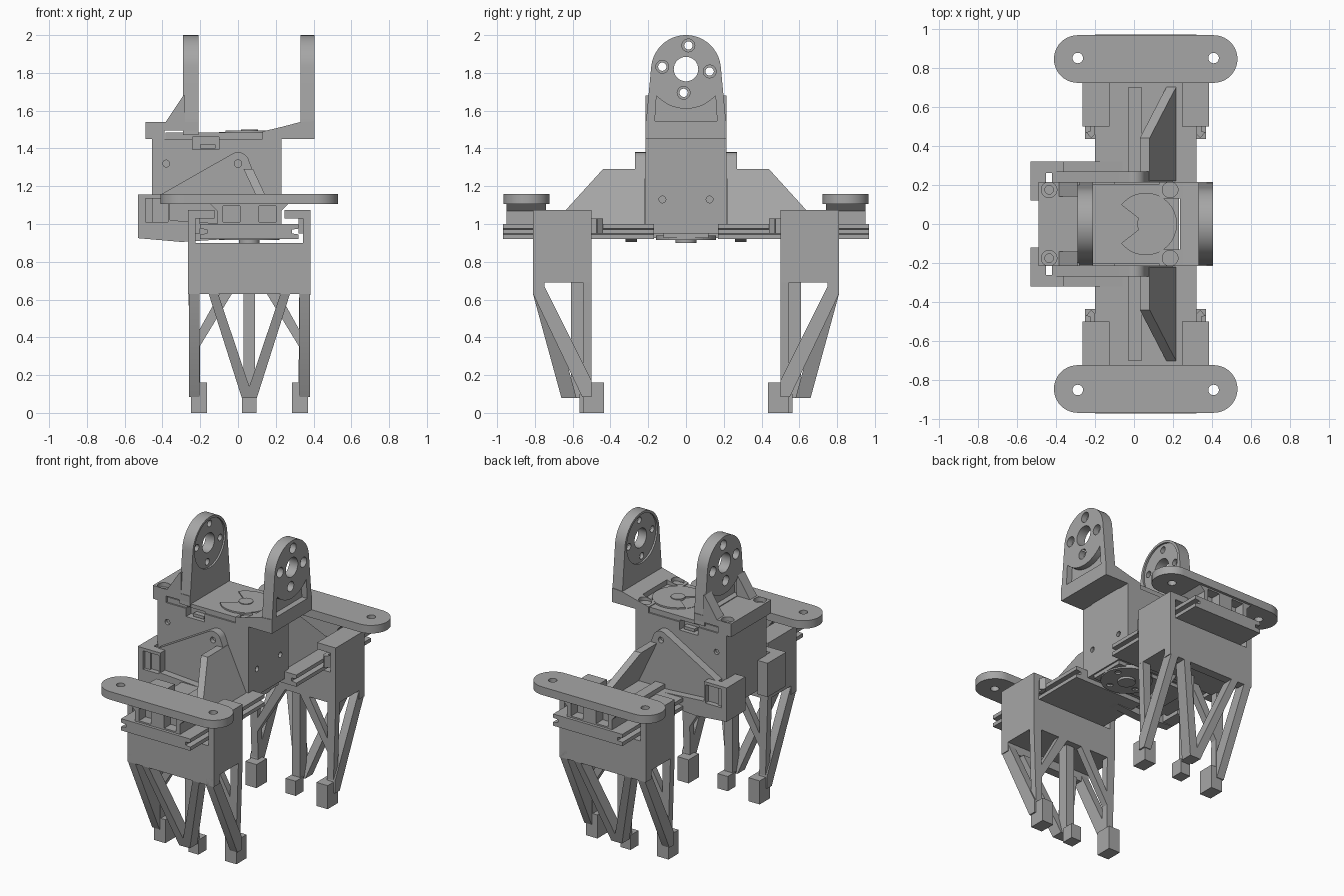
import bpy, bmesh
from math import sin, cos, pi, radians

if "Cube" in bpy.data.objects:
    bpy.data.objects.remove(bpy.data.objects["Cube"], do_unlink=True)

gray = bpy.data.materials.new("plain gray")
gray.use_nodes = True
gray.diffuse_color = (0.38, 0.38, 0.38, 1)
gray.node_tree.nodes["Principled BSDF"].inputs["Base Color"].default_value = gray.diffuse_color
MID = 0.06  # centre plane of the grippers in x


def flip(x):
    return 2 * MID - x


def arc(cx, cy, r, a, b, n=20):
    return [(cx + r * cos(radians(a + (b - a) * i / n)),
             cy + r * sin(radians(a + (b - a) * i / n))) for i in range(n + 1)]


def prism(name, pts, axis, lo, hi, mirror=False, shear=None):
    """Extrude a 2D outline along an axis; outline uses the other two axes in order."""
    def place(p, d):
        v = list(p)
        v.insert("xyz".index(axis), d)
        return shear(*v) if shear else v
    bm = bmesh.new()
    a = [bm.verts.new(place(p, lo)) for p in pts]
    b = [bm.verts.new(place(p, hi)) for p in pts]
    bm.faces.new(a)
    bm.faces.new(b)
    for i in range(len(pts)):
        j = (i + 1) % len(pts)
        bm.faces.new((a[i], a[j], b[j], b[i]))
    bmesh.ops.recalc_face_normals(bm, faces=bm.faces)
    mesh = bpy.data.meshes.new(name)
    bm.to_mesh(mesh)
    bm.free()
    mesh.materials.append(gray)
    ob = bpy.data.objects.new(name, mesh)
    bpy.context.collection.objects.link(ob)
    if mirror:
        m = ob.modifiers.new("other_side", 'MIRROR')
        m.use_axis = (False, True, False)
    return ob


def box(name, x0, x1, y0, y1, z0, z1, mirror=False):
    return prism(name, [(x0, y0), (x1, y0), (x1, y1), (x0, y1)], "z", z0, z1, mirror)


def disc(name, u, v, r, axis, lo, hi, mirror=False, n=32):
    return prism(name, arc(u, v, r, 0, 360, n)[:-1], axis, lo, hi, mirror)


def cut(ob, *cutters):
    for c in cutters:
        m = ob.modifiers.new("cut", 'BOOLEAN')
        m.operation, m.solver, m.object = 'DIFFERENCE', 'EXACT', c
        bpy.context.view_layer.objects.active = ob
        while ob.modifiers.find(m.name) > 0:
            ob.modifiers.move(ob.modifiers.find(m.name), 0)
        bpy.ops.object.modifier_apply(modifier=m.name)
        bpy.data.objects.remove(c, do_unlink=True)


def screw_hole(ob, x, y, z):
    cut(ob, disc("c", x, y, 0.04, "z", z - 0.03, z + 0.1),
        disc("c", x, y, 0.022, "z", z - 0.06, z))


# Servo body, cap and horns
body = box("servo_body", -0.455, 0.23, -0.215, 0.215, 0.95, 1.45)
for s in (-1, 1):
    cut(body, disc("c", -0.38, 1.32, 0.018, "y", s * 0.215 - 0.02, s * 0.215 + 0.02),
        disc("c", s * 0.125, 1.13, 0.018, "x", 0.21, 0.25))
cap = box("servo_cap", -0.385, 0.23, -0.205, 0.205, 1.44, 1.485)
for ob in (body, cap):
    for y0, y1 in ((-0.3, -0.16), (0.16, 0.3)):
        cut(ob, box("c", -0.24, -0.1, y0, y1, 1.395, 1.46))
box("connector", -0.2, -0.12, -0.195, 0.195, 1.40, 1.42)
horn = disc("top_horn", MID, 0, 0.16, "z", 1.48, 1.495)
cut(horn, prism("c", [(MID, 0), (-0.08, -0.11), (-0.11, 0), (-0.08, 0.11)], "z", 1.487, 1.6))
disc("top_hub", MID, 0, 0.045, "z", 1.48, 1.5)
box("servo_bottom", -0.33, 0.22, -0.12, 0.12, 0.925, 0.96)
lower = disc("bottom_horn", MID, 0, 0.16, "z", 0.915, 0.94)
for k in range(4):
    a = k * pi / 2 + 0.4
    cut(lower, disc("c", MID + 0.115 * cos(a), 0.115 * sin(a), 0.02, "z", 0.9, 0.93, n=16))
disc("bottom_hub", MID, 0, 0.055, "z", 0.9, 0.94)

# Upright mounting brackets
outline = [(-0.215, 1.47), (0.215, 1.47), (0.21, 1.56)] + arc(0, 1.815, 0.185, 4, 176, 32) + [(-0.21, 1.56)]


def upright(name, x0, x1, out, inner):
    ob = prism(name, outline, "x", x0, x1)
    cut(ob, disc("c", 0, 1.82, 0.065, "x", x0 - 0.1, x1 + 0.1))
    for k in range(4):
        a = k * pi / 2 - 0.1
        u, v = 0.126 * cos(a), 1.82 + 0.126 * sin(a)
        cut(ob, disc("c", u, v, 0.022, "x", x0 - 0.1, x1 + 0.1, n=20),
            disc("c", u, v, 0.034, "x", *out, n=20))
    pocket = [(-0.165, 1.545), (0.165, 1.545)] + arc(0, 1.82, 0.21, -42, -138, 16)
    cut(ob, disc("c", 0, 1.82, 0.165, "x", *inner), prism("c", pocket, "x", *out))


upright("tall_bracket_left", 0.33, 0.405, (0.365, 0.5), (0.2, 0.342))
upright("tall_bracket_right", -0.29, -0.21, (-0.4, -0.25), (-0.222, -0.1))
prism("left_foot", [(0.235, 1.45), (0.405, 1.45), (0.405, 1.545), (0.33, 1.54), (0.235, 1.515)],
      "y", -0.215, 0.215)
lug = prism("left_foot_lug", [(0.13, 1.45), (0.235, 1.45), (0.235, 1.515), (0.13, 1.49)],
            "y", -0.215, -0.13, True)
screw_hole(lug, 0.185, -0.175, 1.51)
foot = prism("right_foot", [(-0.49, 1.45), (-0.39, 1.45), (-0.39, 1.495), (-0.21, 1.495),
                            (-0.21, 1.54), (-0.49, 1.54)], "y", -0.215, 0.215)
for y in (-0.175, 0.175):
    screw_hole(foot, -0.435, y, 1.54)
prism("right_gusset", [(-0.39, 1.53), (-0.28, 1.53), (-0.28, 1.68), (-0.29, 1.68)],
      "y", -0.215, -0.14, True)

# Side plates that clamp the servo
plate = prism("side_plate", [(-0.42, 0.95), (-0.42, 1.15)] + arc(0, 1.32, 0.06, 120, 25, 10)
              + [(0.15, 1.1), (0.22, 0.95)], "y", -0.27, -0.21, True)
cut(plate, disc("c", 0, 1.32, 0.02, "y", -0.3, -0.24, n=16))
clamp = prism("side_clamp", [(-0.53, 0.925), (-0.3, 0.905), (-0.06, 0.92), (-0.06, 1.0),
                             (-0.36, 1.02), (-0.36, 1.155), (-0.53, 1.155)],
              "y", -0.32, -0.26, True)
cut(clamp, box("c", -0.49, -0.37, -0.4, -0.285, 1.01, 1.135))
box("clamp_hook", -0.53, -0.45, -0.3, -0.12, 0.925, 1.155, True)

# Slide bases with grooved rails, and the slanted web above each
half = [(0.26, 0.92), (0.26, 0.945), (0.225, 0.95), (0.225, 0.97), (0.26, 0.975), (0.26, 1.0)]
rail = [(MID + x, z) for x, z in half] + [(MID - x, z) for x, z in reversed(half)]
prism("slide_rail", rail, "y", -0.97, -0.17, True)
web = [(-0.22, 0.96), (-0.22, 1.29), (-0.44, 1.29), (-0.64, 1.07), (-0.71, 0.99), (-0.71, 0.96)]
prism("slanted_web", web, "x", 0.03, 0.08, True,
      shear=lambda x, y, z: (x + (1.29 - z) * 0.47, y, z))
box("slide_rib", -0.03, 0.04, -0.7, -0.25, 0.99, 1.03, True)

# Rounded end plates on their necks
stadium = arc(0.408, -0.845, 0.122, -90, 90) + arc(-0.288, -0.845, 0.122, 90, 270)
end = prism("end_plate", stadium, "z", 1.105, 1.16, True)
cut(end, *[disc("c", x, -0.85, 0.027, "z", 1, 1.3, n=20) for x in (-0.288, 0.408)])
neck = prism("end_neck", [(-0.15, 1.11), (-0.11, 1.07), (-0.11, 0.99), (0.23, 0.99),
                          (0.23, 1.07), (0.27, 1.11)], "y", -0.95, -0.74, True)
for x in (-0.035, 0.155):
    cut(neck, box("c", x - 0.045, x + 0.045, -1, -0.88, 1.01, 1.095))

# Sliding finger carriages
box("carriage", -0.265, 0.385, -0.81, -0.5, 0.69, 0.9, True)
box("carriage_front_beam", -0.265, 0.385, -0.81, -0.75, 0.63, 0.7, True)
prism("centre_finger", [(-0.155, 0.63), (0.02, 0.08), (0.1, 0.08), (0.275, 0.63),
                        (0.225, 0.63), (0.06, 0.14), (-0.105, 0.63)], "y", -0.81, -0.73, True,
      shear=lambda x, y, z: (x, y + (0.63 - z) * 0.273, z))
box("centre_post", 0.03, 0.09, -0.61, -0.54, 0.08, 0.7, True)
box("centre_tip", 0.022, 0.098, -0.565, -0.48, 0, 0.1, True)


def sides(name, pts, axis, lo, hi):
    """Part on one side of a carriage plus its twin across the centre plane."""
    for label, f in (("right_", lambda x: x), ("left_", flip)):
        if axis == "x":
            prism(label + name, pts, axis, f(lo), f(hi), True)
        else:
            prism(label + name, [(f(p[0]), p[1]) for p in pts], axis, lo, hi, True)


sides("carriage_cheek", [(-0.265, 0.89), (-0.225, 0.89), (-0.225, 1.03), (-0.125, 1.03),
                         (-0.125, 1.075), (-0.265, 1.075)], "y", -0.81, -0.5)
sides("snap_tab", [(-0.2, -0.51), (-0.2, -0.46), (-0.22, -0.44), (-0.245, -0.47),
                   (-0.225, -0.475), (-0.225, -0.51)], "z", 0.95, 1.03)
sides("finger_strut", [(-0.81, 0.63), (-0.81, 0.69), (-0.76, 0.69), (-0.5, 0.17),
                       (-0.5, 0.085), (-0.55, 0.085)], "x", -0.26, -0.205)
sides("finger_post", [(-0.265, 0.7), (-0.245, 0.085), (-0.2, 0.085), (-0.205, 0.7)],
      "y", -0.545, -0.5)
sides("finger_brace", [(-0.21, 0.34), (-0.21, 0.43), (-0.06, 0.7), (0.01, 0.7)],
      "y", -0.545, -0.5)
sides("finger_tip", [(-0.25, 0), (-0.165, 0), (-0.165, 0.16), (-0.25, 0.16)],
      "y", -0.545, -0.435)

# Smooth round walls, keep edges sharp
bpy.ops.object.select_all(action='DESELECT')
for ob in bpy.context.scene.objects:
    if ob.type == 'MESH':
        ob.select_set(True)
        bpy.context.view_layer.objects.active = ob
bpy.ops.object.shade_smooth_by_angle(angle=radians(30))
